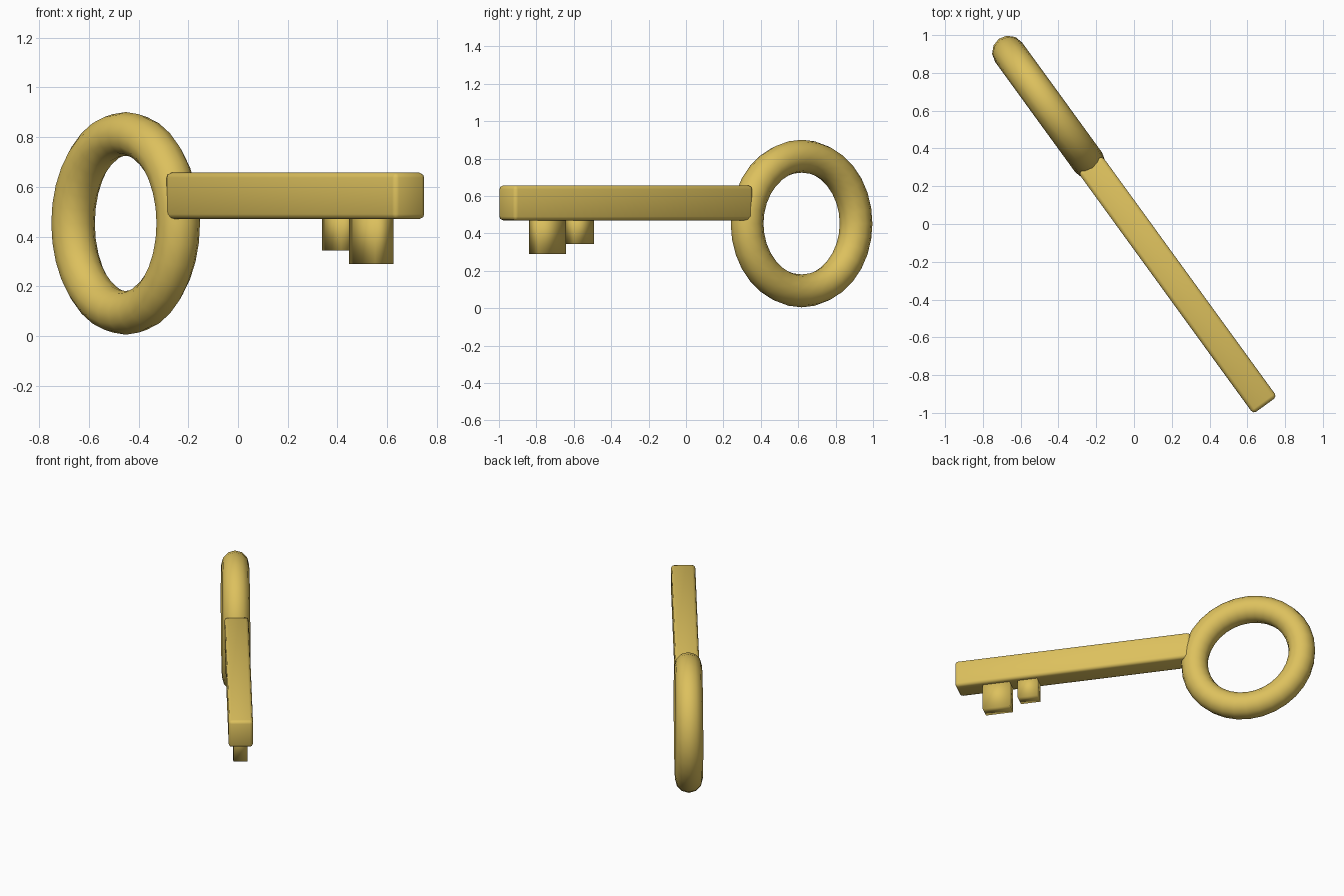
import bpy
from math import radians, cos, sin
from mathutils import Vector

default = bpy.data.objects.get("Cube")
if default:
    bpy.data.objects.remove(default, do_unlink=True)

# Single gold material
GOLD = (0.72, 0.53, 0.11, 1.0)
gold = bpy.data.materials.new("gold")
gold.use_nodes = True
gold.diffuse_color = GOLD
gold.node_tree.nodes["Principled BSDF"].inputs["Base Color"].default_value = GOLD

# The key lies along a diagonal that starts at the centre of the ring
ANGLE = radians(-54)
RING = Vector((-0.452, 0.618, 0.453))
AXIS = Vector((cos(ANGLE), sin(ANGLE), 0))


def finish(obj, name):
    obj.name = name
    obj.data.materials.append(gold)
    bpy.ops.object.shade_smooth()
    return obj


def block(name, start, end, width, bottom, top, bevel=0):
    """Box along the key axis, between two distances from the ring centre."""
    centre = RING + AXIS * (start + end) / 2
    centre.z = (bottom + top) / 2
    bpy.ops.mesh.primitive_cube_add(size=1, location=centre, rotation=(0, 0, ANGLE))
    obj = bpy.context.object
    obj.scale = (end - start, width, top - bottom)
    bpy.ops.object.transform_apply(location=False, rotation=False, scale=True)
    if bevel:
        mod = obj.modifiers.new("rounded_edges", 'BEVEL')
        mod.width = bevel
        mod.segments = 2
    return finish(obj, name)


# Ring handle, standing upright in the plane of the key
bpy.ops.mesh.primitive_torus_add(
    major_radius=0.36, minor_radius=0.088, major_segments=32, minor_segments=12,
    location=RING, rotation=(radians(90), 0, ANGLE))
finish(bpy.context.object, "ring_handle")

# Shaft and the two teeth under its tip
block("shaft", 0.374, 1.95, 0.155, 0.47, 0.657, bevel=0.02)
block("large_tooth", 1.589, 1.77, 0.09, 0.29, 0.52)
block("small_tooth", 1.405, 1.535, 0.09, 0.343, 0.52)
